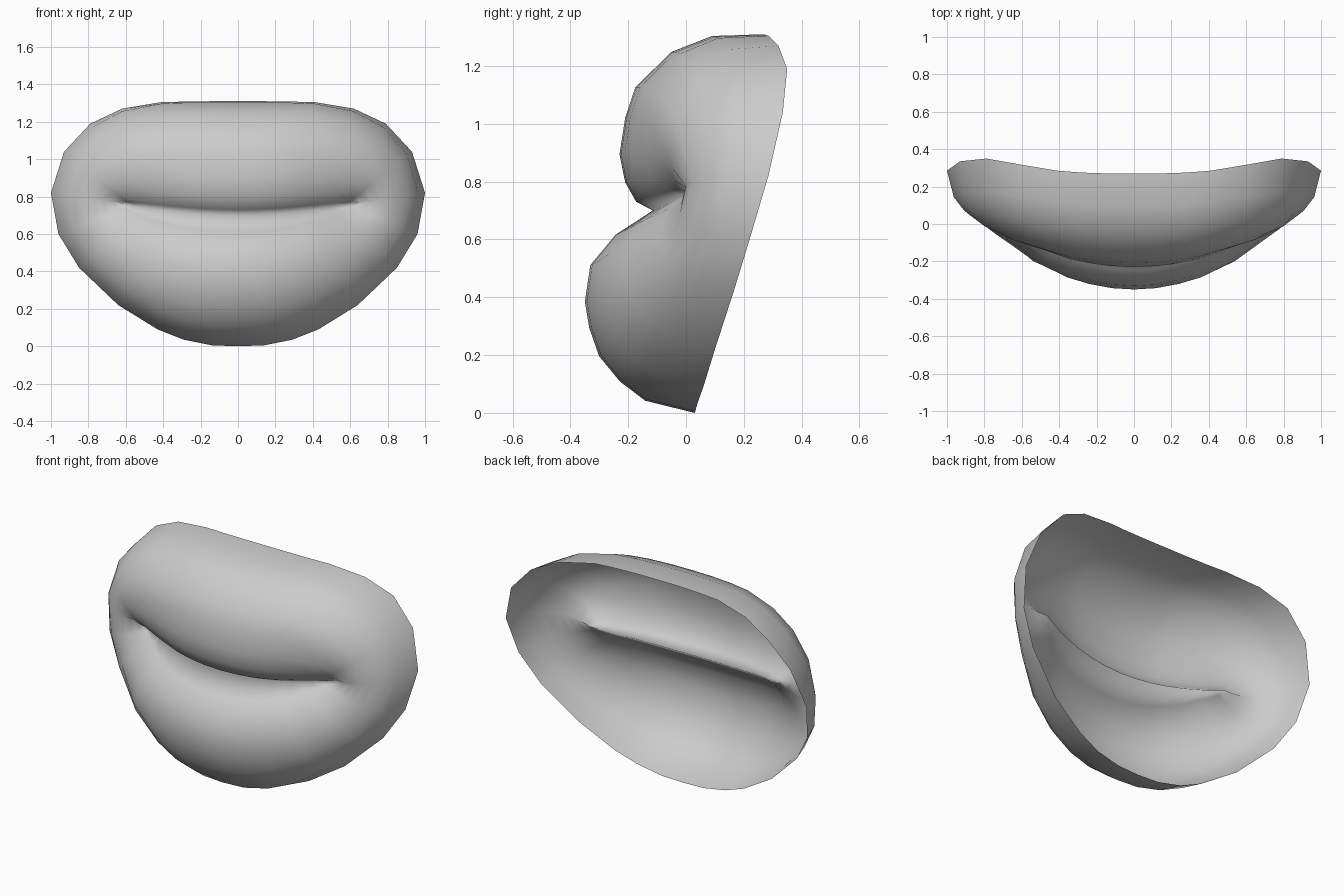
import bpy, bmesh

if "Cube" in bpy.data.objects:
    bpy.data.objects.remove(bpy.data.objects["Cube"])

# Rim stations, right half: (rim x, y, z, bulge depth, crease x)
upper = [(0, .27, 1.31, .50, 0), (.14, .27, 1.31, .495, .1), (.28, .275, 1.308, .487, .2),
         (.41, .285, 1.305, .475, .3), (.62, .32, 1.27, .46, .41), (.79, .35, 1.19, .45, .50),
         (.93, .335, 1.04, .385, .57), (1, .285, .82, .285, .63)]
lower = [(0, .03, 0, .38, 0), (.14, .032, .005, .375, .1), (.29, .04, .035, .36, .2),
         (.43, .06, .09, .345, .3), (.64, .10, .22, .31, .41), (.85, .165, .42, .25, .50),
         (.96, .22, .60, .24, .57), (1, .285, .82, .285, .63)]

# Cross-sections rim -> crease: u = travel toward crease,
# f = rise to the lip's peak, g = fall from peak into crease
U = {'up': [0, .01, .10, .30, .47, .68, .84, .95, 1],
     'low': [0, .06, .155, .28, .42, .55, .73, .88, 1],
     'corner': [0, .10, .25, .42, .55, .65, .80, .93, 1]}
RISE = {'up': [0, .36, .64, .89, .96, 1], 'low': [0, .45, .68, .87, .96, 1],
        'corner': [0, .50, .75, .92, .98, 1]}
FALL = {'up': [.17, .50, 1], 'low': [.08, .45, 1], 'corner': [.2, .6, 1]}
CORNER_WEIGHT = [0, 0, 0, .04, .15, .35, .65, 1]


def mix(a, b, w):
    return [p + (q - p) * w for p, q in zip(a, b)]


def column(station, kind, w):
    x, y, z, depth, cx = station
    k = (cx / .63) ** 2
    cy, cz = -.115 + .135 * k, .70 + .065 * k
    us = mix(U[kind], U['corner'], w)
    fs = mix(RISE[kind], RISE['corner'], w)
    gs = mix(FALL[kind], FALL['corner'], w)
    peak = y - depth
    ys = [y - depth * f for f in fs] + [peak + (cy - peak) * g for g in gs]
    return [(x + (cx - x) * u, yy, z + (cz - z) * u) for u, yy in zip(us, ys)]


# Half-loop of columns: top centre -> corner -> bottom centre, then mirrored
half = [column(s, 'up', w) for s, w in zip(upper, CORNER_WEIGHT)]
half += [column(s, 'low', w) for s, w in list(zip(lower, CORNER_WEIGHT))[-2::-1]]
loop = half + [[(-x, y, z) for x, y, z in c] for c in half[-2:0:-1]]

# Open-backed lip shell, welded along the mouth crease
bm = bmesh.new()
grid = [[bm.verts.new(p) for p in c] for c in loop]
n = len(grid)
for i in range(n):
    a, b = grid[i], grid[(i + 1) % n]
    for j in range(len(a) - 1):
        bm.faces.new((a[j], a[j + 1], b[j + 1], b[j]))
bmesh.ops.remove_doubles(bm, verts=bm.verts[:], dist=.002)
bmesh.ops.recalc_face_normals(bm, faces=bm.faces[:])
if sum(f.normal.y * f.calc_area() for f in bm.faces) > 0:
    bmesh.ops.reverse_faces(bm, faces=bm.faces[:])
for f in bm.faces:
    f.smooth = True
mesh = bpy.data.meshes.new("lips")
bm.to_mesh(mesh)
bm.free()
lips = bpy.data.objects.new("lips", mesh)
bpy.context.collection.objects.link(lips)
